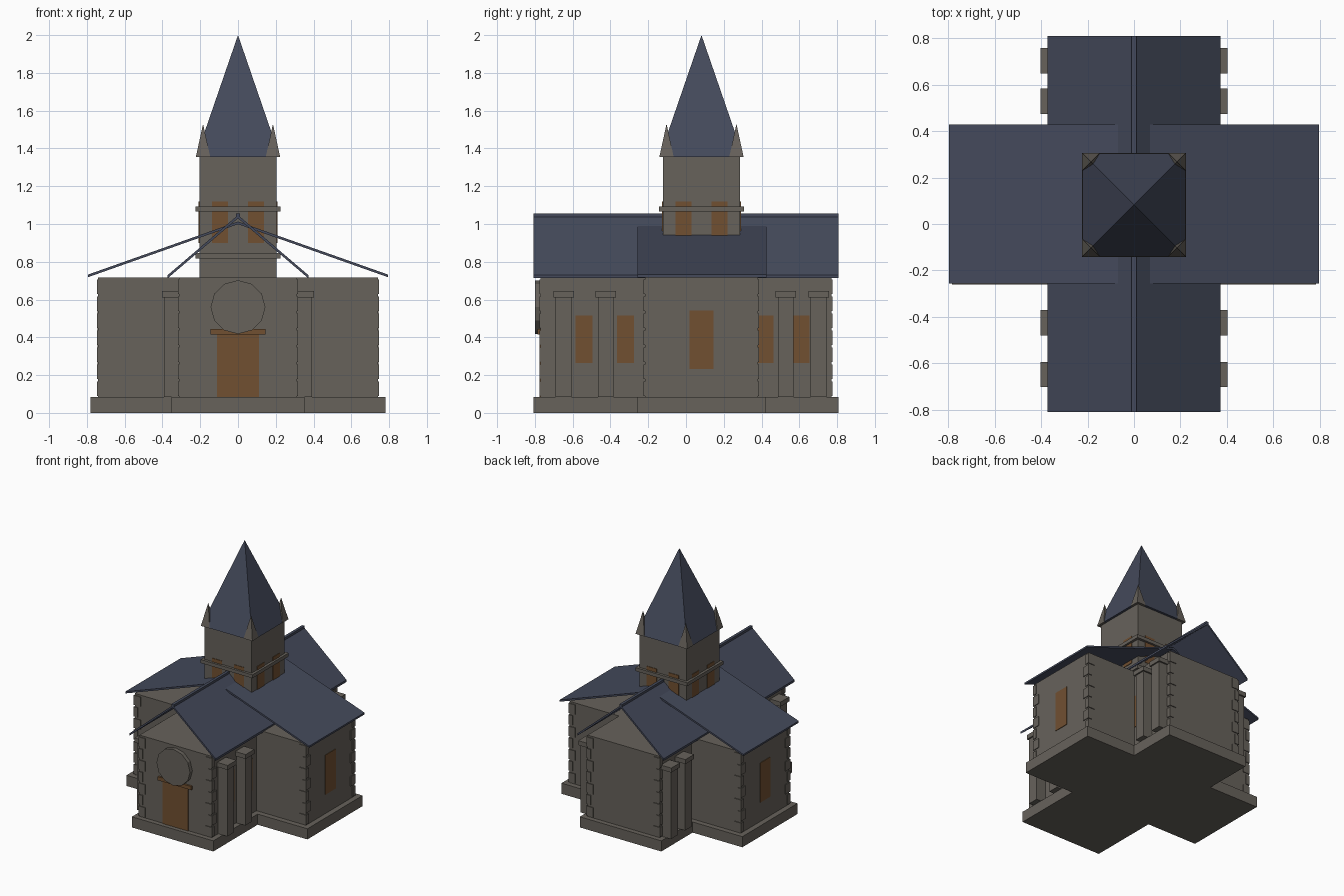
import bpy, bmesh, math
from mathutils import Vector

if "Cube" in bpy.data.objects:
    bpy.data.objects.remove(bpy.data.objects["Cube"])


def material(name, rgb):
    m = bpy.data.materials.new(name)
    m.diffuse_color = (*rgb, 1)
    m.use_nodes = True
    m.node_tree.nodes["Principled BSDF"].inputs["Base Color"].default_value = m.diffuse_color
    return m


STONE = material("grey stone", (0.135, 0.122, 0.105))
SLATE = material("blue slate", (0.058, 0.068, 0.105))
AMBER = material("amber wood and glass", (0.165, 0.080, 0.031))
TC = 0.082   # y centre of transept and tower


def finish(name, bm, mat):
    bmesh.ops.recalc_face_normals(bm, faces=bm.faces[:])
    me = bpy.data.meshes.new(name)
    bm.to_mesh(me)
    bm.free()
    me.materials.append(mat)
    ob = bpy.data.objects.new(name, me)
    bpy.context.collection.objects.link(ob)
    return ob


def add_box(bm, x0, x1, y0, y1, z0, z1):
    vs = bmesh.ops.create_cube(bm, size=1)["verts"]
    for v in vs:
        v.co = Vector(((x0 + x1) / 2 + v.co.x * (x1 - x0),
                       (y0 + y1) / 2 + v.co.y * (y1 - y0),
                       (z0 + z1) / 2 + v.co.z * (z1 - z0)))


def boxes(name, mat, items):
    bm = bmesh.new()
    for b in items:
        add_box(bm, *b)
    return finish(name, bm, mat)


def prism(name, mat, pts, axis, lo, hi):
    """Extrude a 2D outline: axis 'z' takes (x, y), axis 'y' takes (x, z)."""
    bm = bmesh.new()
    place = (lambda p: (p[0], p[1], lo)) if axis == 'z' else (lambda p: (p[0], lo, p[1]))
    face = bm.faces.new([bm.verts.new(place(p)) for p in pts])
    ext = bmesh.ops.extrude_face_region(bm, geom=[face])["geom"]
    step = Vector((0, 0, hi - lo)) if axis == 'z' else Vector((0, hi - lo, 0))
    bmesh.ops.translate(bm, vec=step, verts=[g for g in ext if isinstance(g, bmesh.types.BMVert)])
    return finish(name, bm, mat)


def cross(nx, ny, tx, t0, t1):
    right = [(nx, -ny), (nx, t0), (tx, t0), (tx, t1), (nx, t1), (nx, ny)]
    return right + [(-x, y) for x, y in reversed(right)]


def pyramid(bm, x, y, z0, z1, half):
    base = [bm.verts.new((x + a * half, y + b * half, z0))
            for a, b in ((-1, -1), (1, -1), (1, 1), (-1, 1))]
    tip = bm.verts.new((x, y, z1))
    bm.faces.new(base)
    for i in range(4):
        bm.faces.new((base[i], base[(i + 1) % 4], tip))


# Cross-shaped plinth and walls
prism("plinth", STONE, cross(0.352, 0.808, 0.782, -0.26, 0.421), 'z', 0, 0.083)
prism("walls", STONE, cross(0.312, 0.77, 0.74, -0.218, 0.38), 'z', 0.083, 0.718)

# Corner quoins, alternating long and short
corners = [(0.312, s * 0.77, s) for s in (-1, 1)] + [(0.74, -0.218, -1), (0.74, 0.38, 1)]
items = []
for cx, cy, s in corners:
    for i in range(7):
        z = 0.09 + i * 0.09
        lx, ly = (0.052, 0.028) if i % 2 == 0 else (0.028, 0.052)
        y0, y1 = sorted((cy + s * 0.006, cy - s * ly))
        items.append((cx - lx, cx + 0.006, y0, y1, z, z + 0.075))
        items.append((-cx - 0.006, -cx + lx, y0, y1, z, z + 0.075))
boxes("quoins", STONE, items)

# Buttresses with caps on the nave sides
shafts, caps = [], []
for y in (-0.648, -0.425, 0.528, 0.702):
    for s in (-1, 1):
        a, b = sorted((s * 0.30, s * 0.391))
        shafts.append((a, b, y - 0.042, y + 0.042, 0.083, 0.612))
        a, b = sorted((s * 0.30, s * 0.402))
        caps.append((a, b, y - 0.054, y + 0.054, 0.61, 0.645))
boxes("buttress_shafts", STONE, shafts)
boxes("buttress_caps", STONE, caps)

# Side windows of nave and transept ends
items = []
for s in (-1, 1):
    for y in (-0.54, -0.32, 0.417, 0.608):
        a, b = sorted((s * 0.308, s * 0.316))
        items.append((a, b, y - 0.046, y + 0.046, 0.263, 0.515))
    a, b = sorted((s * 0.736, s * 0.744))
    items.append((a, b, TC - 0.063, TC + 0.063, 0.233, 0.542))
boxes("side_windows", AMBER, items)

# Front door, lintel and round window
boxes("front_door", AMBER, [(-0.11, 0.11, -0.776, -0.767, 0.083, 0.42)])
boxes("door_lintel", AMBER, [(-0.145, 0.145, -0.785, -0.765, 0.415, 0.443)])
disc = [(0.145 * math.sin(i * math.tau / 12), 0.56 + 0.142 * math.cos(i * math.tau / 12))
        for i in range(12)]
prism("round_window", STONE, disc, 'y', -0.80, -0.765)


# Open-ended roofs made of thin sloping slabs
def chevron(w, eave, top, t):
    return [(-w, eave), (0, top), (w, eave), (w, eave - t), (0, top - t), (-w, eave - t)]


prism("nave_roof", SLATE, chevron(0.372, 0.73, 1.047, 0.017), 'y', -0.808, 0.808)
prism("transept_roof", SLATE, chevron(0.795, 0.732, 1.013, 0.014), 'y', -0.257, 0.427)
boxes("roof_ridge", SLATE, [(-0.011, 0.011, -0.808, 0.808, 1.03, 1.055)])

# Tower with two string courses
boxes("tower", STONE, [(-0.204, 0.204, TC - 0.204, TC + 0.204, 0.715, 1.358)])
boxes("tower_bands", STONE, [(-0.224, 0.224, TC - 0.224, TC + 0.224, z0, z1)
                             for z0, z1 in ((0.817, 0.846), (1.065, 1.092))])

# Paired tower windows on all four faces
items = []
for s in (-1, 1):
    a, b = sorted((s * 0.200, s * 0.208))
    for c in (-0.095, 0.095):
        items.append((c - 0.043, c + 0.043, TC + a, TC + b, 0.90, 1.12))
        items.append((a, b, TC + c - 0.043, TC + c + 0.043, 0.90, 1.12))
boxes("tower_windows", AMBER, items)

# Spire and corner pinnacles
bm = bmesh.new()
pyramid(bm, 0, TC, 1.356, 2.0, 0.222)
finish("spire", bm, SLATE)
bm = bmesh.new()
for sx in (-1, 1):
    for sy in (-1, 1):
        pyramid(bm, sx * 0.185, TC + sy * 0.185, 1.355, 1.53, 0.038)
finish("pinnacles", bm, STONE)
